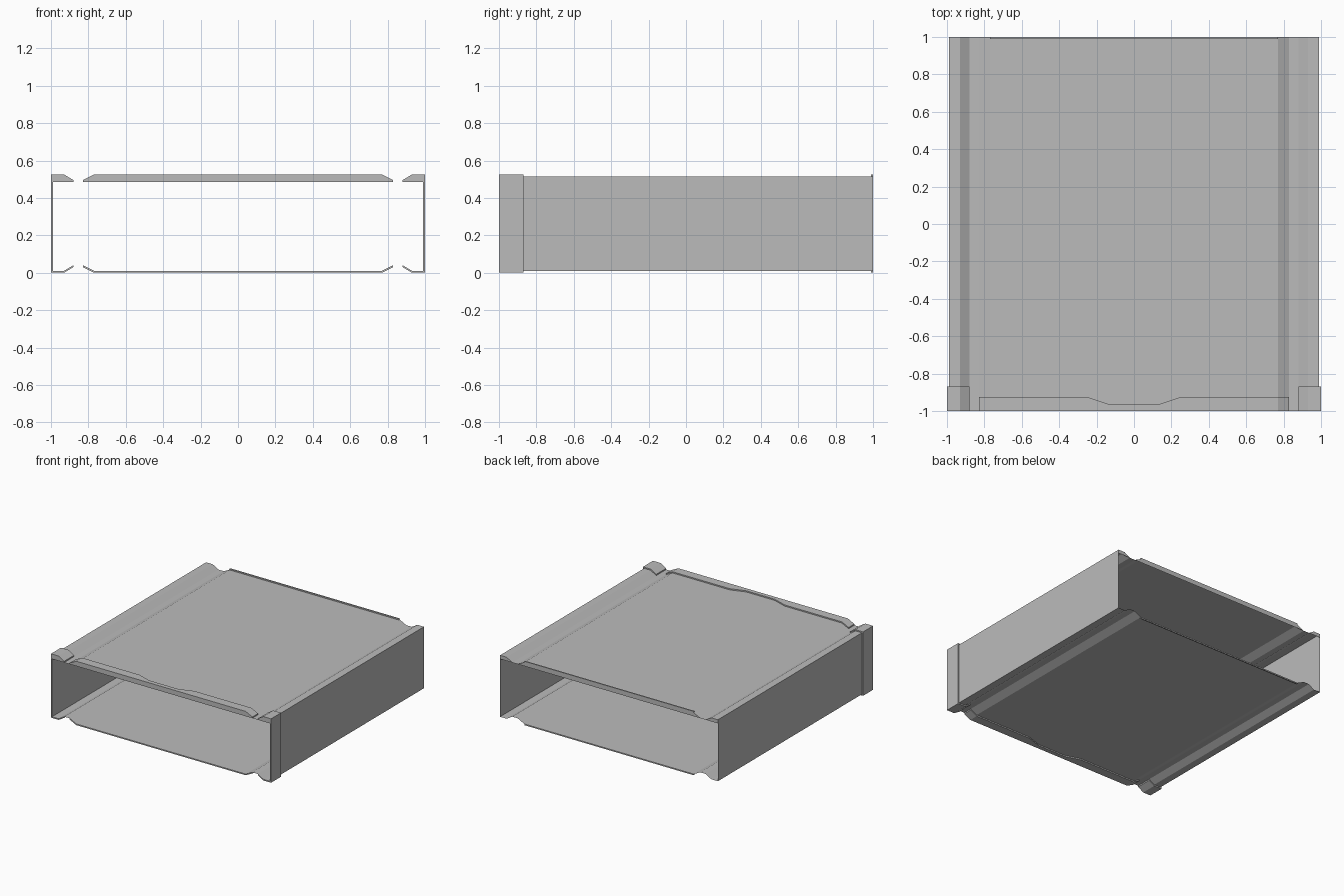
import bpy

cube = bpy.data.objects.get("Cube")
if cube:
    bpy.data.objects.remove(cube, do_unlink=True)

grey = bpy.data.materials.new("plain_grey")
grey.use_nodes = True
colour = (0.5, 0.5, 0.5, 1)
grey.diffuse_color = colour
grey.node_tree.nodes["Principled BSDF"].inputs["Base Color"].default_value = colour

LOW, HIGH, RISE, T = 0.01, 0.515, 0.03, 0.01   # sheet heights, groove depth, trim thickness
SIDE, G1, G2, G3, G4 = 0.99, 0.93, 0.88, 0.83, 0.77


def make(name, verts, faces):
    mesh = bpy.data.meshes.new(name)
    mesh.from_pydata(verts, [], faces)
    mesh.materials.append(grey)
    obj = bpy.data.objects.new(name, mesh)
    bpy.context.collection.objects.link(obj)
    return obj


def flip_z(points):
    return [(x, LOW + HIGH - z) for x, z in points]


def flip_x(points):
    return [(-x, z) for x, z in points]


def plate(name, inner, outer, front, backs):
    """Solid strip between two profiles, running from the front to a back line."""
    n = len(inner)
    verts = []
    for (a, b), (c, d), y in zip(inner, outer, backs):
        verts += [(a, front, b), (c, front, d), (c, y, d), (a, y, b)]
    faces = [(0, 1, 2, 3), tuple(4 * (n - 1) + k for k in (3, 2, 1, 0))]
    for i in range(n - 1):
        for k in range(4):
            j = (k + 1) % 4
            faces.append((4 * i + k, 4 * i + 4 + k, 4 * i + 4 + j, 4 * i + j))
    obj = make(name, verts, faces)
    bpy.context.view_layer.objects.active = obj
    obj.select_set(True)
    bpy.ops.object.mode_set(mode="EDIT")
    bpy.ops.mesh.select_all(action="SELECT")
    bpy.ops.mesh.normals_make_consistent(inside=False)
    bpy.ops.object.mode_set(mode="OBJECT")
    obj.select_set(False)


# Sleeve: thin folded sheet with grooves along top and bottom
half = [(SIDE, HIGH), (G1, HIGH), (G2, HIGH - RISE), (G3, HIGH - RISE), (G4, HIGH)]
top = half + flip_x(half)[::-1]
loop = top + flip_z(top)[::-1]
n = len(loop)
make("sleeve", [(x, y, z) for y in (-1, 1) for x, z in loop],
     [(i, (i + 1) % n, (i + 1) % n + n, i + n) for i in range(n)])

# Closing lips under the top panel, at both ends
corner = [(G2, HIGH - RISE), (G1, HIGH), (SIDE, HIGH), (SIDE, HIGH - RISE)]
centre = [(-G3, HIGH - RISE), (-G4, HIGH), (G4, HIGH), (G3, HIGH - RISE)]
for end, y in (("front", -1), ("back", 1)):
    for part, shape in (("left", corner), ("right", flip_x(corner)), ("middle", centre)):
        make(f"{end}_{part}_lip", [(x, y, z) for x, z in shape], [(0, 1, 2, 3)])

# Front and back trims on the top and bottom panels
xs = [-G3, -G4, -0.25, -0.13, 0.13, 0.25, G4, G3]
backs = [-0.925 if abs(x) > 0.2 else -0.965 for x in xs]
inner = [(x, HIGH - RISE if abs(x) == G3 else HIGH) for x in xs]
outer = [(x, z + T) for x, z in inner]
flat = [(-G4, HIGH), (G4, HIGH)]
raised = [(x, z + T) for x, z in flat]
for side, place in (("top", list), ("bottom", flip_z)):
    plate(f"front_{side}_trim", place(inner), place(outer), -1, backs)
    plate(f"back_{side}_trim", place(flat), place(raised), 0.99, [1, 1])

# Front corner trims wrapping each side
inner = [(G2, HIGH - RISE), (G1, HIGH), (SIDE, HIGH)]
outer = [(G2, HIGH - RISE + T), (G1, HIGH + T), (SIDE + T, HIGH + T)]
inner += flip_z(inner)[::-1]
outer += flip_z(outer)[::-1]
for side, place in (("left", list), ("right", flip_x)):
    plate(f"{side}_corner_trim", place(inner), place(outer), -1, [-0.87] * len(inner))
